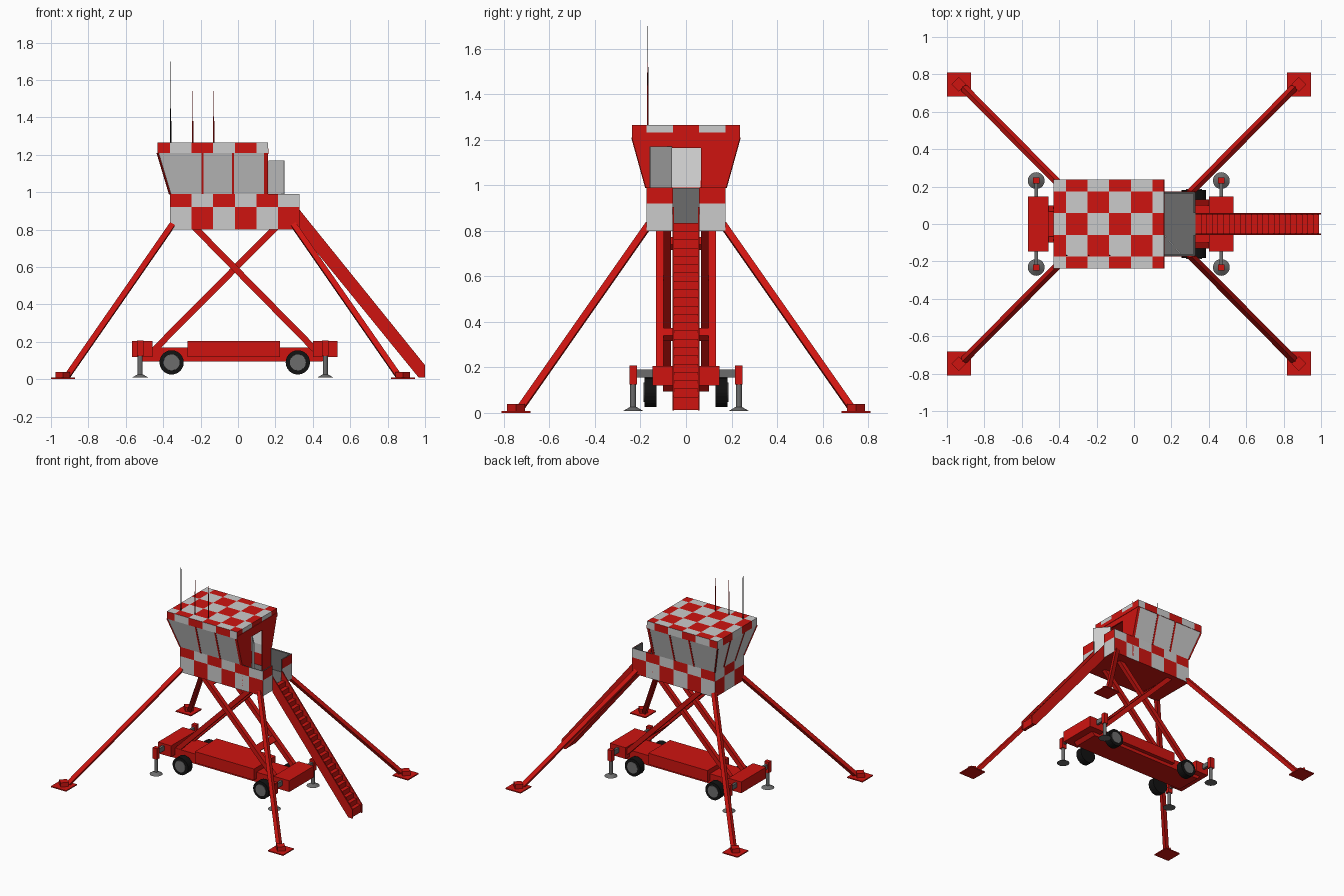
import bpy, bmesh, math
from mathutils import Vector, Matrix

if "Cube" in bpy.data.objects:
    bpy.data.objects.remove(bpy.data.objects["Cube"])


def mat(name, r, g, b):
    m = bpy.data.materials.new(name)
    m.diffuse_color = (r, g, b, 1)
    m.use_nodes = True
    m.node_tree.nodes["Principled BSDF"].inputs["Base Color"].default_value = m.diffuse_color
    return m


RED = mat("red", 0.62, 0.007, 0.005)
GREY = mat("light_grey", 0.75, 0.75, 0.75)
DARK = mat("dark_grey", 0.15, 0.15, 0.15)
BLACK = mat("black", 0.006, 0.006, 0.006)


def mesh(name, verts, faces, mats=(RED,), idx=None):
    me = bpy.data.meshes.new(name)
    me.from_pydata(verts, [], faces)
    for m in mats:
        me.materials.append(m)
    if idx:
        me.polygons.foreach_set("material_index", idx)
    ob = bpy.data.objects.new(name, me)
    bpy.context.collection.objects.link(ob)
    return ob


def prim(name, kind, matrix, m, **kw):
    bm = bmesh.new()
    getattr(bmesh.ops, "create_" + kind)(bm, matrix=matrix, **kw)
    me = bpy.data.meshes.new(name)
    bm.to_mesh(me)
    bm.free()
    me.materials.append(m)
    ob = bpy.data.objects.new(name, me)
    bpy.context.collection.objects.link(ob)
    return ob


def box(name, lo, hi, m=RED):
    lo, hi = Vector(lo), Vector(hi)
    mx = Matrix.Translation((lo + hi) / 2) @ Matrix.Diagonal((*(hi - lo), 1))
    return prim(name, "cube", mx, m, size=1)


def bar(name, p, q, w, t, m=RED, roll=0):
    p, q = Vector(p), Vector(q)
    d = q - p
    mx = (Matrix.Translation((p + q) / 2) @ d.to_track_quat('Z', 'Y').to_matrix().to_4x4()
          @ Matrix.Rotation(roll, 4, 'Z') @ Matrix.Diagonal((w, t, d.length, 1)))
    return prim(name, "cube", mx, m, size=1)


def rod(name, p, q, r1, r2, m, n=16):
    p, q = Vector(p), Vector(q)
    d = q - p
    mx = Matrix.Translation((p + q) / 2) @ d.to_track_quat('Z', 'Y').to_matrix().to_4x4()
    return prim(name, "cone", mx, m, cap_ends=True, segments=n, radius1=r1, radius2=r2, depth=d.length)


def extrude(name, prof, y0, y1, m=RED):
    n = len(prof)
    v = [(x, y0, z) for x, z in prof] + [(x, y1, z) for x, z in prof]
    f = [tuple(range(n)), tuple(range(2 * n - 1, n - 1, -1))]
    f += [(i, i + n, (i + 1) % n + n, (i + 1) % n) for i in range(n)]
    return mesh(name, v, f, (m,))


def checker(name, quads):
    """quads: list of (four corners, is_red)"""
    v = [c for q, _ in quads for c in q]
    f = [tuple(range(4 * i, 4 * i + 4)) for i in range(len(quads))]
    return mesh(name, v, f, (GREY, RED), [int(r) for _, r in quads])


def wall_quads(xs, ys, zs, first, skip=()):
    # walk round the rectangle, alternating colours
    ring = ([(x, ys[0]) for x in xs] + [(xs[-1], y) for y in ys[1:]]
            + [(x, ys[-1]) for x in xs[-2::-1]] + [(xs[0], y) for y in ys[-2::-1]])
    out = []
    for i, (a, b) in enumerate(zip(ring, ring[1:])):
        for j, (z0, z1) in enumerate(zip(zs, zs[1:])):
            if i not in skip:
                out.append((((*a, z0), (*b, z0), (*b, z1), (*a, z1)), (i + j + first) % 2))
    return out


# Lower cabin walls and floor
X0, X1, XB, YB, YT = -0.364, 0.33, 0.16, 0.174, 0.235
xs = [X0 + (X1 - X0) / 6 * k for k in range(7)]
ys = [-YB, -0.058, 0.058, YB]
checker("cabin_lower_walls", wall_quads(xs, ys, [0.80, 0.92, 0.99], 0, skip=(7,)))
box("cabin_floor", (X0 + .001, -YB + .001, 0.801), (X1 - .001, YB - .001, 0.828))
box("deck_floor", (X0 + .005, -YB + .005, 0.828), (X1 - .002, YB - .005, 0.834), DARK)
box("cabin_inner_lining", (X0 + .004, -YB + .004, .83), (X0 + .01, YB - .004, .988), DARK)
for s in (-1, 1):
    box("deck_side_lining", (XB, s * .164, .83), (X1 - .003, s * .172, .988), DARK)
    box("deck_end_lining", (X1 - .012, s * .058, .83), (X1 - .003, s * .172, .988), DARK)

# Roof
rx = [-0.43] + xs[:5] + [XB]
ry = [-0.238] + ys + [0.238]
roof = wall_quads(rx, ry, [1.21, 1.265], 1)
for i in range(6):
    for j in range(5):
        a, b, c, d = rx[i], rx[i + 1], ry[j], ry[j + 1]
        roof.append((((a, c, 1.265), (b, c, 1.265), (b, d, 1.265), (a, d, 1.265)), (i + j) % 2))
checker("roof", roof)
mesh("roof_underside", [(-.43, -.238, 1.21), (XB, -.238, 1.21), (XB, .238, 1.21), (-.43, .238, 1.21)],
     [(3, 2, 1, 0)])
box("roof_end_trim", (XB - .002, -.237, 1.205), (XB + .003, .237, 1.233))

# Flared windows with mullions
XT, ZB, ZT = -0.43, 0.99, 1.21
for s in (-1, 1):
    mesh("side_window", [(X0, s * YB, ZB), (XB, s * YB, ZB), (XB, s * YT, ZT), (XT, s * YT, ZT)],
         [(0, 1, 2, 3)[::-s]], (GREY,))
    for x, w in ((-0.19, .012), (-0.027, .012), (0.15, .02)):
        bar("side_mullion", (x, s * YB, ZB), (x, s * YT, ZT), w, .006)
    bar("corner_post", (X0, s * YB, ZB), (XT, s * YT, ZT), .008, .008)
    bar("end_mullion", (X0, s * .068, ZB), (XT, s * .085, ZT), .01, .006)
mesh("end_window", [(X0, -YB, ZB), (X0, YB, ZB), (XT, YT, ZT), (XT, -YT, ZT)], [(0, 3, 2, 1)], (GREY,))

# Door wall with opening, and the open door
D, DZ = 0.065, 1.165
v = []
for s in (-1, 1):
    v += [(XB, s * YB, .83), (XB, s * YB, ZB), (XB, s * YT, ZT), (XB, s * D, ZT), (XB, s * D, DZ), (XB, s * D, .83)]
wall = mesh("door_wall", v, [(5, 4, 3, 2, 1, 0), (6, 7, 8, 9, 10, 11), (4, 10, 9, 3)])
wall.modifiers.new("thickness", 'SOLIDIFY').thickness = 0.01
a, b = (XB + .002, -D), (0.245, -0.16)
door = mesh("door", [(*a, .834), (*b, .834), (*b, 1.17), (*a, 1.17)], [(0, 1, 2, 3)], (GREY,))
door.modifiers.new("thickness", 'SOLIDIFY').thickness = 0.006

# Antennas
for x, z, m in ((-0.36, 1.70, BLACK), (-0.242, 1.54, RED), (-0.13, 1.54, RED)):
    rod("antenna_base", (x, -.168, 1.26), (x, -.168, 1.38), .004, .004, m, 6)
    rod("antenna_whip", (x, -.168, 1.38), (x, -.168, z), .003, .001, m, 6)

# Stabiliser legs with feet
CX = -0.027
for sx in (-1, 1):
    for sy in (-1, 1):
        bar("stabiliser_leg", (CX + sx * .325, sy * .165, .825), (CX + sx * .882, sy * .727, .022),
            .03, .03, roll=math.pi / 4)
        fx, fy = CX + sx * .909, sy * .747
        box("foot_plate", (fx - .064, fy - .064, 0), (fx + .064, fy + .064, .008))
        mx = (Matrix.Translation((fx, fy, .024)) @ Matrix.Rotation(math.pi / 4, 4, 'Z')
              @ Matrix.Diagonal((.055, .055, .032, 1)))
        prim("foot_block", "cube", mx, RED, size=1)

# Stairs
for s in (-1, 1):
    extrude("stair_stringer", [(.33, .79), (.33, .905), (1, .075), (1, .01), (.965, .01)], s * .06, s * .052)
N = 22
prof = [(.965, .012), (.33, .79)]
for i in range(N):
    z = .834 - i * .80 / N
    prof += [(.33 + i * .66 / N, z), (.33 + (i + 1) * .66 / N, z)]
prof.append((.99, .012))
extrude("stair_treads", prof, -.053, .053)

# Scissor lift
for s in (-1, 1):
    bar("outer_scissor_arm", (-.235, s * .115, .815), (.41, s * .115, .16), .034, .034)
    bar("inner_scissor_arm", (.205, s * .082, .815), (-.445, s * .082, .16), .032, .034)
for x, z in ((.225, .345), (-.165, .745)):
    bar("scissor_crossbar", (x - .017, 0, z + .017), (x + .017, 0, z - .017), .2, .032)

# Chassis
extrude("chassis_frame", [(-.53, .12), (-.51, .095), (.45, .095), (.475, .12), (.475, .17), (-.53, .17)], -.1, .1)
box("chassis_body", (-.27, -.13, .12), (.225, .13, .205))
box("chassis_end_left", (-.567, -.148, .12), (-.457, .148, .205))
box("chassis_end_right", (.402, -.148, .12), (.533, .148, .205))

# Wheels
for x in (-.355, .32):
    for s in (-1, 1):
        rod("tyre", (x, s * .13, .09), (x, s * .183, .09), .065, .065, BLACK, 24)
        rod("hub", (x, s * .15, .09), (x, s * .186, .09), .046, .043, DARK, 24)

# Levelling jacks
for x in (-.523, .467):
    for s in (-1, 1):
        y = s * .232
        box("jack_arm", (x - .009, s * .14, .155), (x + .009, s * .222, .19), DARK)
        box("jack_housing", (x - .018, y - .016, .125), (x + .018, y + .016, .208))
        rod("jack_post", (x, y, .015), (x, y, .13), .013, .013, DARK, 12)
        rod("jack_pad", (x, y, .008), (x, y, .025), .045, .016, DARK, 20)
